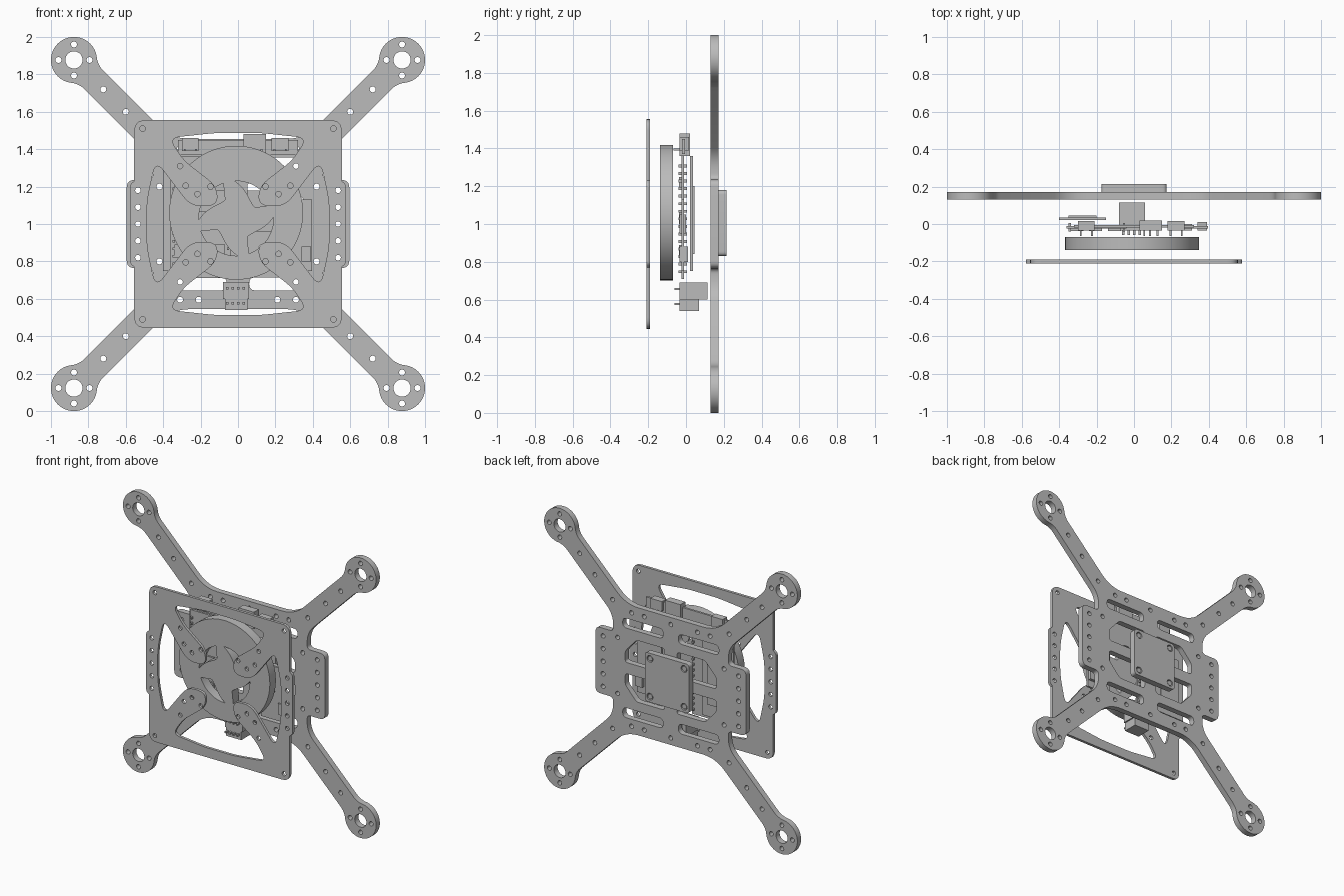
import bpy, bmesh, math
from mathutils import Vector, Matrix

cube = bpy.data.objects.get("Cube")
if cube:
    bpy.data.objects.remove(cube, do_unlink=True)

grey = bpy.data.materials.new("plain grey")
grey.use_nodes = True
grey.diffuse_color = (0.5, 0.5, 0.5, 1)
grey.node_tree.nodes["Principled BSDF"].inputs["Base Color"].default_value = (0.5, 0.5, 0.5, 1)
MID = 1.0  # height of the frame centre


def finish(name, mesh):
    mesh.materials.clear()
    mesh.materials.append(grey)
    mesh.shade_smooth()
    mesh.set_sharp_from_angle(angle=math.radians(30))
    obj = bpy.data.objects.new(name, mesh)
    bpy.context.collection.objects.link(obj)
    return obj


def arc(cx, cy, r, a, b, n=12):
    """Points on an arc, angles in degrees."""
    angles = [math.radians(a + (b - a) * i / n) for i in range(n + 1)]
    return [(cx + r * math.cos(t), cy + r * math.sin(t)) for t in angles]


def circle(cx, cy, r, n=20):
    return arc(cx, cy, r, 0, 360, n)[:-1]


def rounded(points, n=6):
    """Polygon of (x, y, setback) with its corners rounded."""
    out = []
    for i, (x, y, d) in enumerate(points):
        p = Vector((x, y))
        if not d:
            out.append((x, y))
            continue
        a = p + (Vector(points[i - 1][:2]) - p).normalized() * d
        b = p + (Vector(points[(i + 1) % len(points)][:2]) - p).normalized() * d
        for k in range(n + 1):
            t = k / n
            q = a * (1 - t) ** 2 + p * 2 * t * (1 - t) + b * t * t
            out.append((q.x, q.y))
    return out


def four_way(q):
    """Close an upper right quadrant (top to right) by symmetry."""
    flip = q[::-1]
    return (q + [(x, -y, d) for x, y, d in flip] + [(-x, -y, d) for x, y, d in q]
            + [(-x, y, d) for x, y, d in flip])


def mirrored(points):
    return [(sx * x, sy * y) for x, y in points
            for sx in ((1, -1) if x else (1,)) for sy in ((1, -1) if y else (1,))]


def plate(name, loops, y0, y1, cx=0, cz=MID):
    """Extrude an outline with holes from y0 to y1."""
    curve = bpy.data.curves.new(name, 'CURVE')
    curve.dimensions = '2D'
    curve.fill_mode = 'BOTH'
    curve.extrude = (y1 - y0) / 2
    for loop in loops:
        spline = curve.splines.new('POLY')
        spline.points.add(len(loop) - 1)
        for point, (x, y) in zip(spline.points, loop):
            point.co = (x, y, 0, 1)
        spline.use_cyclic_u = True
    temp = bpy.data.objects.new(name + " profile", curve)
    bpy.context.collection.objects.link(temp)
    bpy.context.view_layer.update()
    evaluated = temp.evaluated_get(bpy.context.evaluated_depsgraph_get())
    mesh = bpy.data.meshes.new_from_object(evaluated)
    bpy.data.objects.remove(temp, do_unlink=True)
    mesh.transform(Matrix.Translation((cx, (y0 + y1) / 2, cz)) @ Matrix.Rotation(math.pi / 2, 4, 'X'))
    bm = bmesh.new()
    bm.from_mesh(mesh)
    bmesh.ops.remove_doubles(bm, verts=bm.verts, dist=0.00005)
    bmesh.ops.recalc_face_normals(bm, faces=bm.faces)
    bm.to_mesh(mesh)
    bm.free()
    mesh.name = name
    return finish(name, mesh)


def boxes(name, items):
    """One object from boxes given as (x0, x1, y0, y1, z0, z1)."""
    bm = bmesh.new()
    for x0, x1, y0, y1, z0, z1 in items:
        place = Matrix.Translation(((x0 + x1) / 2, (y0 + y1) / 2, (z0 + z1) / 2))
        bmesh.ops.create_cube(bm, size=1, matrix=place @ Matrix.Diagonal((x1 - x0, y1 - y0, z1 - z0, 1)))
    mesh = bpy.data.meshes.new(name)
    bm.to_mesh(mesh)
    bm.free()
    return finish(name, mesh)


# Main frame: body, ears, diagonal arms and round motor mounts
MOTOR, RAD, HALF, FIL = 0.877, 0.123, 0.07, 0.12
dist = MOTOR * math.sqrt(2)
back = math.sqrt((RAD + FIL) ** 2 - (HALF + FIL) ** 2)
ang = math.degrees(math.atan2(HALF + FIL, back))
fillet = arc(dist - back, HALF + FIL, FIL, -90, -ang, 6)
arm = fillet + arc(dist, 0, RAD, 180 - ang, ang - 180, 40)[1:-1] + [(s, -t) for s, t in fillet[::-1]]
h = math.sqrt(0.5)
arm = [((s - t) * h, (s + t) * h, 0) for s, t in arm]
quadrant = ([(0.355, 0.455, 0.1)] + arm
            + [(0.455, 0.355, 0.07), (0.455, 0.235, 0.03), (0.595, 0.235, 0.04)])
loops = [rounded(four_way(quadrant))]
for sx in (1, -1):
    for sz in (1, -1):
        cx, cz = sx * MOTOR, sz * MOTOR
        loops.append(circle(cx, cz, 0.046, 32))
        loops += [circle(cx + a, cz + b, 0.016, 14) for a, b in ((0.083, 0), (-0.083, 0), (0, 0.083), (0, -0.083))]
        slot = [(0.06, 0.285), (0.38, 0.285), (0.38, 0.355), (0.06, 0.355)]
        loops.append(rounded([(sx * x, sz * z, 0.034) for x, z in slot]))
        window = [(0.05, 0.04), (0.36, 0.04), (0.36, 0.12), (0.27, 0.22), (0.05, 0.22)]
        loops.append(rounded([(sx * x, sz * z, 0.02) for x, z in window]))
EAR = [(0.535, 0), (0.535, 0.09), (0.535, 0.18)]
holes = EAR + [(0.72, 0.72), (0.6, 0.6), (0.46, 0.46), (0.31, 0.405), (0.21, 0.405), (0, 0.405), (0.42, 0.2)]
loops += [circle(x, z, 0.016, 14) for x, z in mirrored(holes)]
plate("main_frame", loops, 0.13, 0.172)

# Front plate: square frame with four inward fingers
outline = four_way([(0.555, 0.555, 0.06), (0.555, 0.23, 0), (0.578, 0.21, 0.015)])
opening = four_way([(0.12, 0.487, 0.05), (0.37, 0.46, 0.06), (0.29, 0.34, 0.05), (0.11, 0.20, 0.06),
                    (0.11, 0.10, 0.05), (0.25, 0.09, 0.07), (0.44, 0.34, 0.07), (0.488, 0.12, 0.08)])
holes = EAR + [(0.51, 0.51), (0.31, 0.31), (0.28, 0.205), (0.217, 0.16), (0.147, 0.2)]
plate("front_plate", [rounded(outline), rounded(opening)]
      + [circle(x, z, 0.015, 14) for x, z in mirrored(holes)], -0.21, -0.19)

# Round fan housing with swirl shaped openings
loops = [circle(0, 0, 0.358, 72)]
for start in (20, 110, 200, 290):
    outer = arc(0, -0.03, 0.2, start, start + 72, 14)
    inner = []
    for k in range(1, 14):
        t = k / 14
        a = math.radians(start + 72 - 66 * t)
        r = 0.2 - 0.085 * math.sin(math.pi * t * 0.6)
        inner.append((r * math.cos(a), r * math.sin(a) - 0.03))
    loops.append(outer + inner)
plate("fan_housing", loops, -0.138, -0.07, -0.01, 1.06)

# Mounting block on the back with four screws
block = rounded([(x, z, 0.025) for x, z in ((-0.175, -0.175), (0.175, -0.175), (0.175, 0.175), (-0.175, 0.175))])
screws = mirrored([(0.135, 0.135)])
plate("back_block", [block] + [circle(x, z, 0.024) for x, z in screws], 0.172, 0.215, 0, 1.005)
for i, (x, z) in enumerate(screws):
    plate("block_screw_%d" % (i + 1), [circle(0, 0, 0.018, 16)], 0.172, 0.212, x, z + 1.005)

# Circuit boards between the plates
boxes("control_board", [(-0.36, -0.04, -0.025, -0.01, 0.71, 1.36)])
boxes("rear_board", [(-0.4, -0.15, 0.022, 0.036, 0.75, 1.36)])
boxes("side_board", [(0.2, 0.395, -0.025, -0.01, 0.75, 1.13)])
chips = [(-0.34 + 0.1 * i, -0.27 + 0.1 * i, -0.038, -0.025, z, z + 0.07)
         for i in range(3) for z in (0.82, 1.0, 1.18)]
boxes("board_chips", chips + [(0.34, 0.39, -0.035, 0.01, 0.8, 0.88), (0.24, 0.31, -0.035, 0.0, 0.95, 1.05),
                              (-0.35, -0.2, 0.036, 0.046, 0.84, 1.2)])
boxes("header_pins", [(x, x + 0.012, -0.04, 0.006, 0.74 + 0.04 * i, 0.755 + 0.04 * i)
                      for x in (-0.35, -0.06) for i in range(15)])

# Upper strip and sockets
boxes("upper_strip", [(-0.32, 0.32, -0.02, -0.005, 1.37, 1.45)])
boxes("upper_sockets", [(-0.3, -0.21, -0.035, 0.015, 1.39, 1.46), (0.03, 0.15, -0.035, 0.02, 1.36, 1.48),
                        (0.18, 0.27, -0.035, 0.015, 1.39, 1.46)])
boxes("upper_pins", [(x, x + 0.01, -0.065, -0.03, 1.39, 1.4)
                     for x in (-0.29, -0.23, 0.05, 0.08, 0.12, 0.19, 0.25)])

# Lower connector
boxes("lower_connector", [(-0.08, 0.06, -0.035, 0.115, 0.6, 0.69), (-0.07, 0.05, -0.035, 0.07, 0.54, 0.6)])
boxes("lower_pins", [(-0.065 + 0.03 * i, -0.052 + 0.03 * i, -0.06, -0.03, z, z + 0.012)
                     for i in range(4) for z in (0.57, 0.65)])
